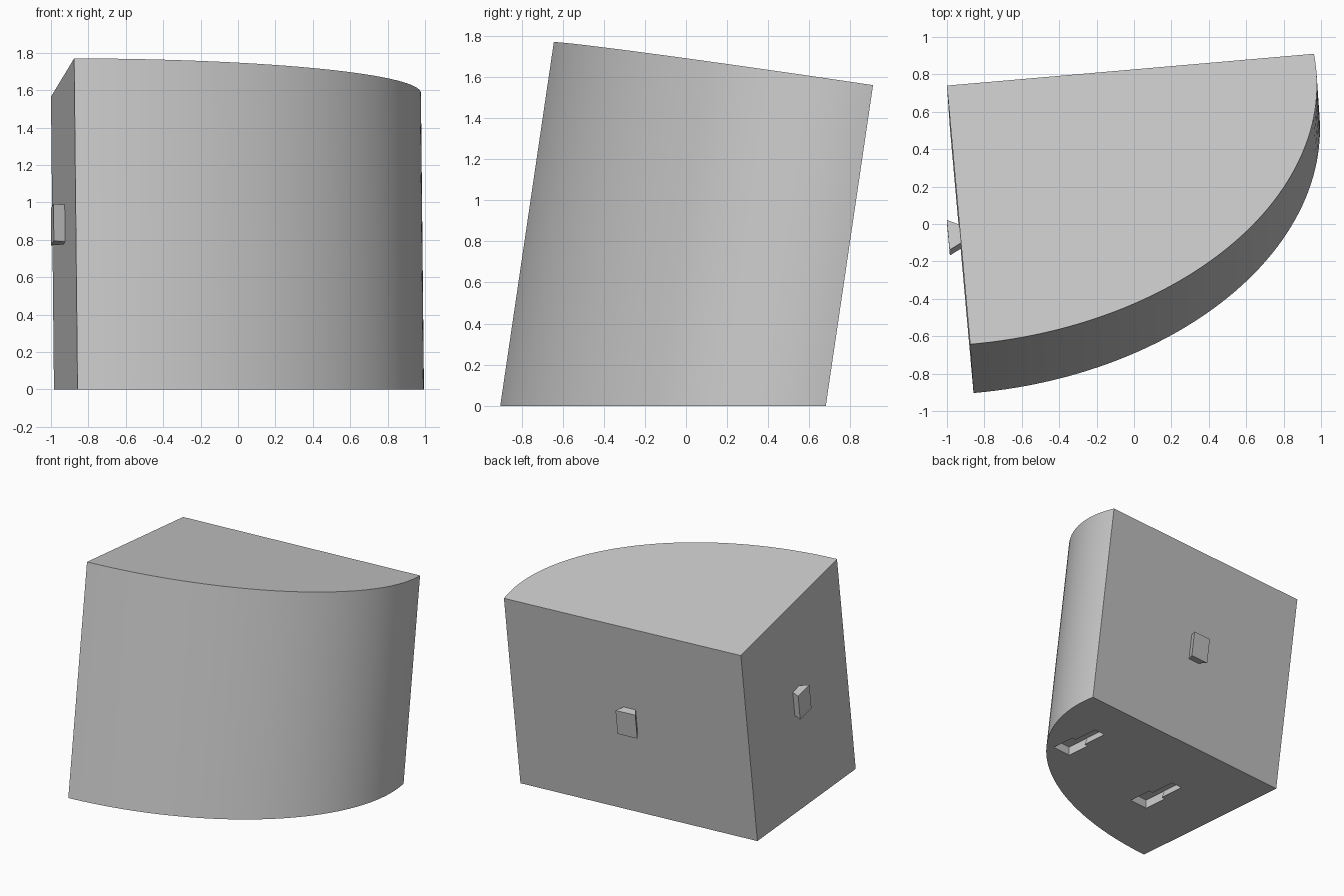
import bpy, bmesh, math
from mathutils import Vector

cube = bpy.data.objects.get("Cube")
if cube:
    bpy.data.objects.remove(cube, do_unlink=True)

grey = bpy.data.materials.new("plain grey")
grey.use_nodes = True
grey.diffuse_color = (0.6, 0.6, 0.6, 1)
grey.node_tree.nodes["Principled BSDF"].inputs["Base Color"].default_value = (0.6, 0.6, 0.6, 1)

# Top corners of the leaning quarter block, and its axis
corner = Vector((-1.0, 0.74, 1.565))
side = Vector((0.962, 0.91, 1.56)) - corner
front = Vector((-0.876, -0.643, 1.77)) - corner
axis = side.cross(front).normalized()
if axis.z < 0:
    axis.negate()
u, w = side.normalized(), front.normalized()


def to_floor(p):
    return p - axis * (p.z / axis.z)


def prism(name, lower, upper):
    """Solid between two matching loops of points."""
    bm = bmesh.new()
    a = [bm.verts.new(p) for p in lower]
    b = [bm.verts.new(p) for p in upper]
    bm.faces.new(a)
    bm.faces.new(b)
    for i in range(len(a)):
        j = (i + 1) % len(a)
        bm.faces.new((a[i], a[j], b[j], b[i]))
    bmesh.ops.recalc_face_normals(bm, faces=bm.faces)
    mesh = bpy.data.meshes.new(name)
    bm.to_mesh(mesh)
    bm.free()
    mesh.materials.append(grey)
    ob = bpy.data.objects.new(name, mesh)
    bpy.context.collection.objects.link(ob)
    return ob


def dovetail(name, base, out, across, along, depth, base_half, end_half, half_length):
    """Block whose width changes from its base to its outer end."""
    def loop(centre, half):
        return [centre + across * (half * i) + along * (half_length * j)
                for i, j in ((-1, -1), (1, -1), (1, 1), (-1, 1))]
    return prism(name, loop(base, base_half), loop(base + out * depth, end_half))


# Main body: elliptical arc between the two outer corners
SEGMENTS = 56
shift = 0.065
reach = 1 - shift
stretch = 1 / math.sqrt(1 - (shift / reach) ** 2)
start = -math.asin(shift / reach)
outline = [corner]
for i in range(SEGMENTS + 1):
    t = start + (math.pi / 2 - start) * i / SEGMENTS
    outline.append(corner + side * (stretch * math.cos(t)) + front * (shift + reach * math.sin(t)))
body = prism("curved_block", [to_floor(p) for p in outline], outline)

# Keyed slots in the underside: a wide entry and a narrow undercut run
floor_corner = to_floor(corner)
floor_side = to_floor(corner + side) - floor_corner
floor_front = to_floor(corner + front) - floor_corner
across, along = floor_side.normalized(), floor_front.normalized()
up = Vector((0, 0, 1))
cutters = []
for s, t in ((0.79, 0.53), (0.29, 0.64)):
    end = floor_corner + floor_side * s + floor_front * t
    cutters.append(dovetail("slot_entry_cutter", end - along * 0.1 - up * 0.02, up, across, along,
                            0.09, 0.083, 0.083, 0.1))
    cutters.append(dovetail("slot_run_cutter", end - along * 0.29 - up * 0.02, up, across, along,
                            0.09, 0.041, 0.08, 0.12))

bpy.context.view_layer.objects.active = body
for cutter in cutters:
    cutter.hide_render = True
    mod = body.modifiers.new("slot", 'BOOLEAN')
    mod.operation = 'DIFFERENCE'
    mod.solver = 'EXACT'
    mod.object = cutter
    bpy.ops.object.modifier_apply(modifier=mod.name)
    bpy.data.objects.remove(cutter, do_unlink=True)

bpy.ops.object.select_all(action='DESELECT')
body.select_set(True)
bpy.ops.object.shade_smooth_by_angle(angle=math.radians(30))

# Dovetail tabs centred on the two flat sides
middle = corner - axis * 0.795
dovetail("right_tab", middle + front / 2, -u, w, axis, 0.063, 0.05, 0.082, 0.1)
dovetail("back_tab", middle + side / 2, -w, u, axis, 0.063, 0.05, 0.082, 0.1)
